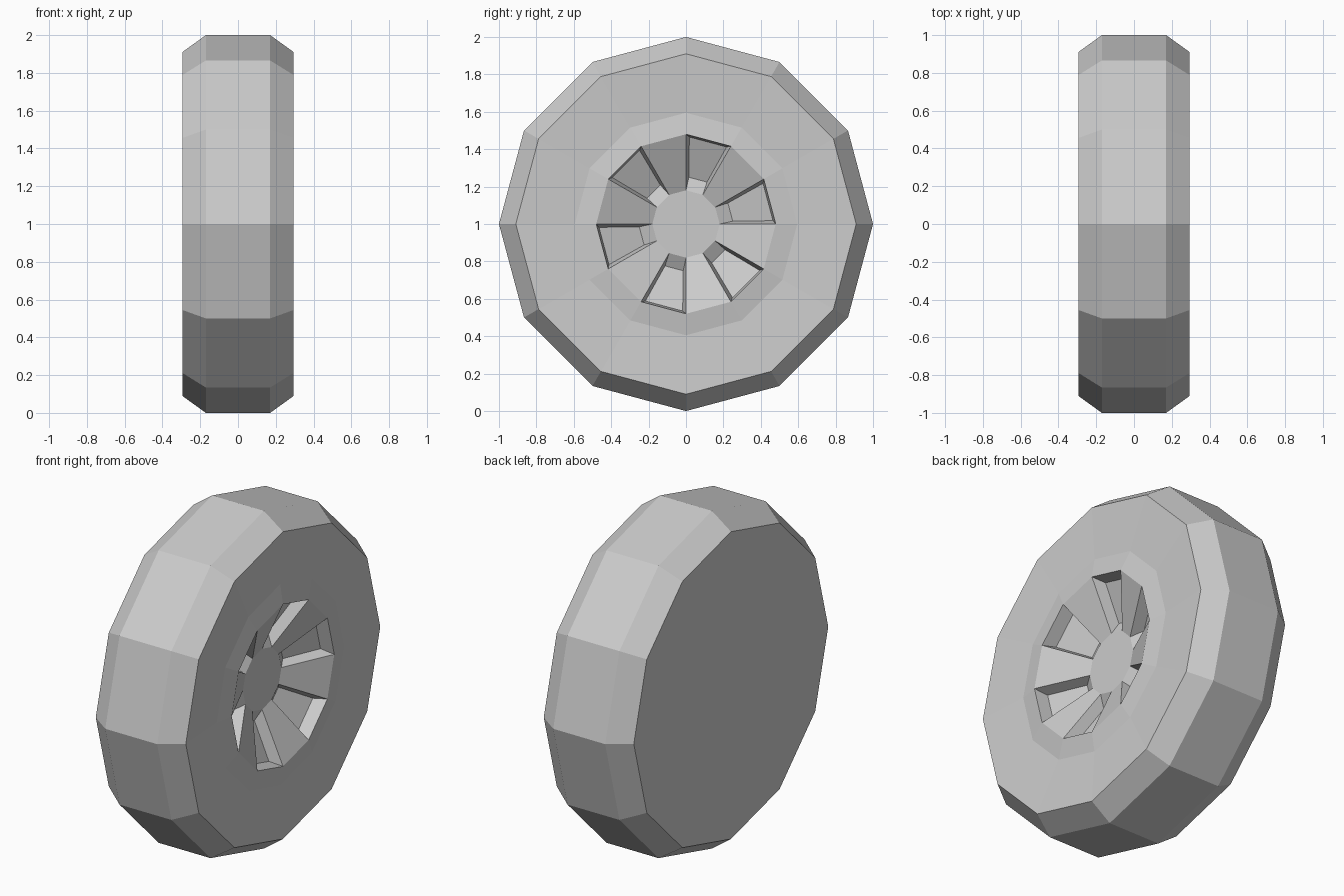
import bpy, bmesh
from math import sin, cos, radians
from mathutils import Vector

if "Cube" in bpy.data.objects:
    bpy.data.objects.remove(bpy.data.objects["Cube"])

SIDES = 12


def point(x, r, deg, shift=0.0):
    # Position around the x axle; shift slides sideways along the rim
    a = radians(deg)
    return Vector((x, r * cos(a) - shift * sin(a), 1 + r * sin(a) + shift * cos(a)))


def add_ring(bm, x, r):
    return [bm.verts.new(point(x, r, i * 360 / SIDES)) for i in range(SIDES)]


def bridge(bm, a, b):
    return [bm.faces.new((a[i], a[(i + 1) % SIDES], b[(i + 1) % SIDES], b[i]))
            for i in range(SIDES)]


def finish(bm, name):
    mesh = bpy.data.meshes.new(name)
    bm.to_mesh(mesh)
    bm.free()
    obj = bpy.data.objects.new(name, mesh)
    bpy.context.collection.objects.link(obj)
    return obj


# Tyre: lathed profile with a flat closed back
bm = bmesh.new()
rings = [add_ring(bm, x, r) for x, r in
         [(0.277, 0.595), (0.295, 0.91), (0.17, 1.0), (-0.17, 1.0), (-0.295, 0.91)]]
for a, b in zip(rings, rings[1:]):
    bridge(bm, b, a)
bm.faces.new(list(reversed(rings[-1])))
finish(bm, "tyre")

# Rim: raised lip, dished spokes and flat hub, facing +x
bm = bmesh.new()
outer = add_ring(bm, 0.277, 0.595)
lip = add_ring(bm, 0.295, 0.48)
hub = add_ring(bm, 0.158, 0.18)
bridge(bm, outer, lip)
bm.faces.new(hub)

for i in range(SIDES):
    j = (i + 1) % SIDES
    opening = [lip[i], lip[j], hub[j], hub[i]]
    if i % 2:
        bm.faces.new(opening)                      # spoke
        continue
    # Tapered pocket between spokes
    a0, a1 = i * 30, (i + 1) * 30
    floor = [bm.verts.new(p) for p in (
        point(0.215, 0.465, a0, 0.018), point(0.215, 0.465, a1, -0.018),
        point(0.118, 0.25, a1, -0.015), point(0.118, 0.25, a0, 0.015))]
    for k in range(4):
        n = (k + 1) % 4
        bm.faces.new((opening[k], opening[n], floor[n], floor[k]))
    bm.faces.new(floor)
finish(bm, "wheel_rim")
